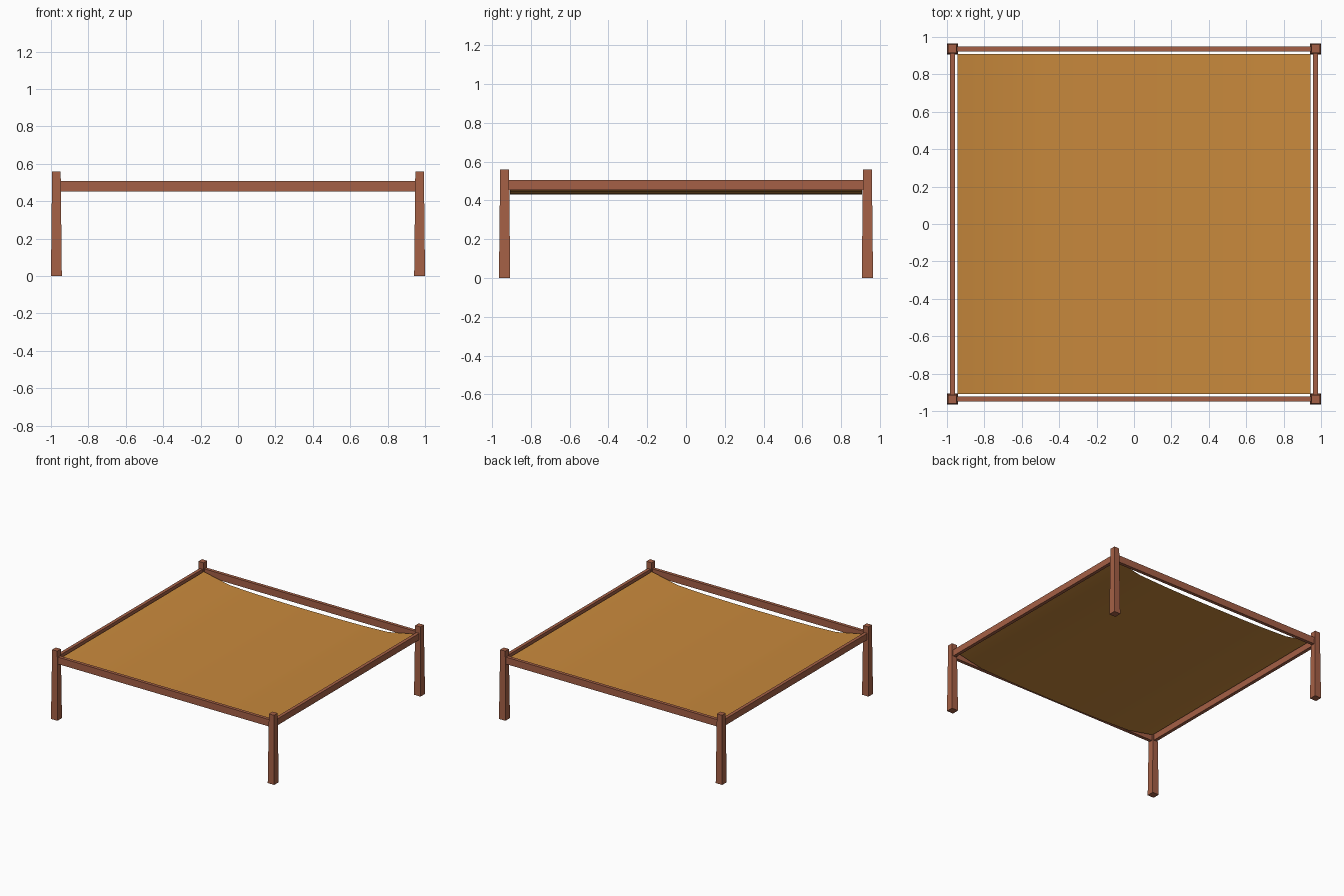
import bpy, bmesh
from mathutils import Matrix

if "Cube" in bpy.data.objects:
    bpy.data.objects.remove(bpy.data.objects["Cube"])


def material(name, rgb):
    m = bpy.data.materials.new(name)
    m.diffuse_color = (*rgb, 1)
    m.use_nodes = True
    m.node_tree.nodes["Principled BSDF"].inputs["Base Color"].default_value = m.diffuse_color
    return m


wood = material("reddish wood", (0.376, 0.117, 0.061))
cloth = material("ochre cloth", (0.58, 0.25, 0.045))


def add_object(name, bm, mat):
    me = bpy.data.meshes.new(name)
    bm.to_mesh(me)
    bm.free()
    me.materials.append(mat)
    ob = bpy.data.objects.new(name, me)
    bpy.context.collection.objects.link(ob)
    return ob


def box(name, center, size, top_scale=1.0):
    bm = bmesh.new()
    bmesh.ops.create_cube(bm, size=1)
    for v in bm.verts:
        k = top_scale if v.co.z > 0 else 1
        v.co = (center[0] + v.co.x * size[0] * k,
                center[1] + v.co.y * size[1] * k,
                center[2] + v.co.z * size[2])
    return add_object(name, bm, wood)


LX, LY = 0.971, 0.936   # leg centres

# Tapered corner legs
for sx, side in ((-1, "left"), (1, "right")):
    for sy, end in ((-1, "front"), (1, "back")):
        box(f"{end}_{side}_leg", (sx * LX, sy * LY, 0.28), (0.058, 0.058, 0.56), 0.79)

# Rails between the legs
for s, end, side in ((-1, "front", "left"), (1, "back", "right")):
    box(f"{end}_rail", (0, s * LY, 0.48), (2 * LX - 0.03, 0.027, 0.056))
    box(f"{side}_rail", (s * LX, 0, 0.48), (0.027, 2 * LY - 0.03, 0.052))

# Sagging cloth: thin sheet, steep at both ends and nearly flat between
half = [0.43, 0.431, 0.435, 0.444, 0.492]
heights = half[:0:-1] + half
bm = bmesh.new()
rows = []
for i, z in enumerate(heights):
    x = -0.943 + 1.886 * i / 8
    rows.append([bm.verts.new((x, y, z)) for y in (-0.909, 0.909)])
for a, b in zip(rows, rows[1:]):
    f = bm.faces.new((a[0], b[0], b[1], a[1]))
    f.smooth = True
add_object("cloth_sheet", bm, cloth)
